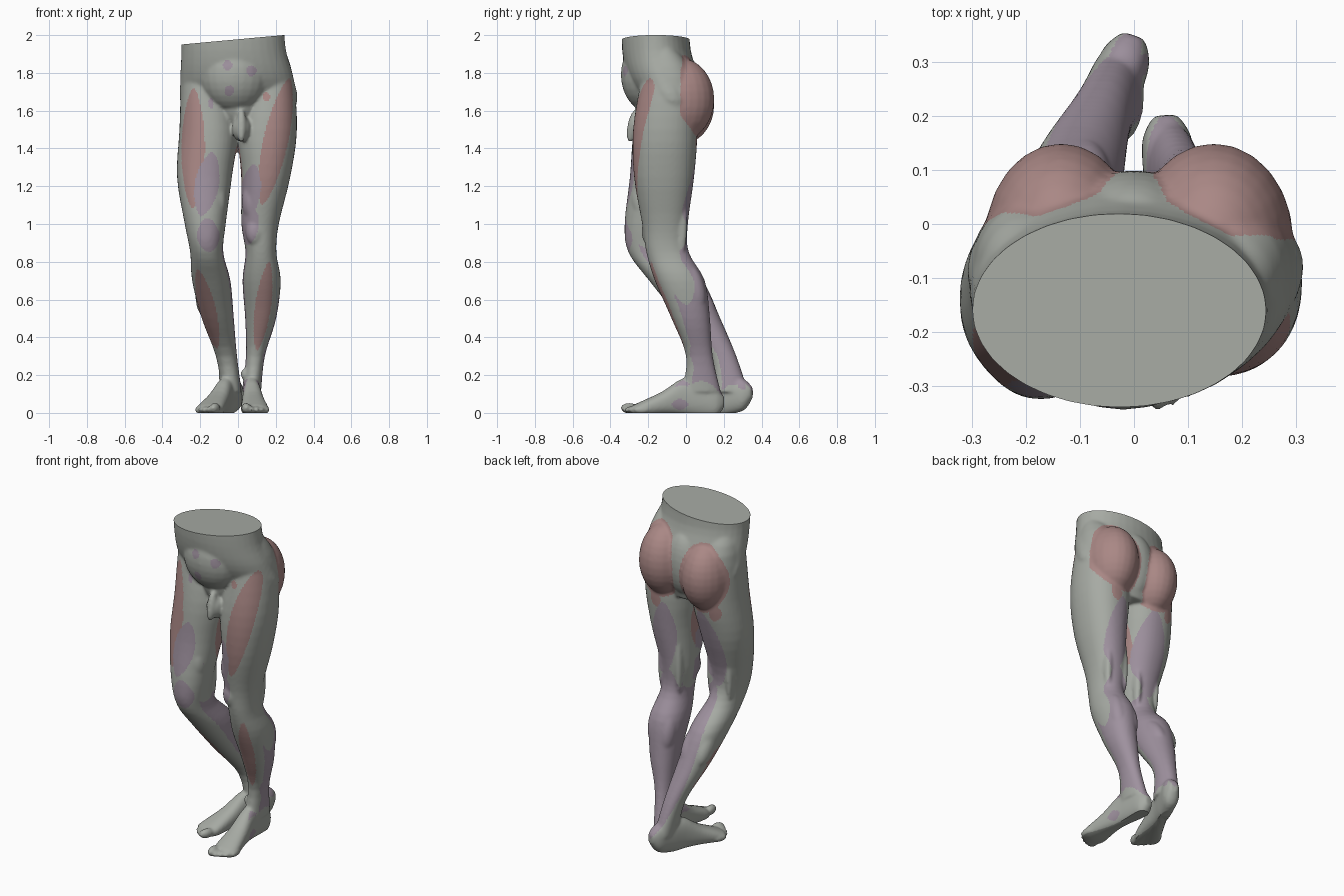
import bpy, bmesh, math
from mathutils import Vector, Matrix

if "Cube" in bpy.data.objects:
    bpy.data.objects.remove(bpy.data.objects["Cube"])

bm = bmesh.new()
N = 36


def loft(rings):
    """Skin a list of point rings into a closed tube."""
    vs = [[bm.verts.new(p) for p in r] for r in rings]
    for a, b in zip(vs, vs[1:]):
        for i in range(N):
            j = (i + 1) % N
            bm.faces.new((a[i], a[j], b[j], b[i]))
    bm.faces.new(vs[0][::-1])
    bm.faces.new(vs[-1])


def ring(c, u, v, power):
    """Superellipse ring around c with half axes u and v."""
    out = []
    for i in range(N):
        a = 2 * math.pi * i / N
        ca, sa = math.cos(a), math.sin(a)
        out.append(c + u * math.copysign(abs(ca) ** power, ca)
                   + v * math.copysign(abs(sa) ** power, sa))
    return out


def smooth_rows(rows, k=4):
    """Fill in rows between the given ones along a smooth spline."""
    out = []
    for i in range(len(rows) - 1):
        p0, p1, p2 = rows[max(i - 1, 0)], rows[i], rows[i + 1]
        p3 = rows[min(i + 2, len(rows) - 1)]
        for s in range(k):
            t = s / k
            out.append([b + t * ((c - a) + t * ((2 * a - 5 * b + 4 * c - d)
                        + t * (3 * b - a - 3 * c + d))) / 2
                        for a, b, c, d in zip(p0, p1, p2, p3)])
    return out + [rows[-1]]


def slices(rows, power=.92):
    """Tube from horizontal slices: z, x min, x max, y min, y max."""
    loft([ring(Vector(((x0 + x1) / 2, (y0 + y1) / 2, z)), Vector(((x1 - x0) / 2, 0, 0)),
               Vector((0, (y1 - y0) / 2, 0)), power) for z, x0, x1, y0, y1 in smooth_rows(rows)])


def ball(c, r, turn=0.0, lean=0.0):
    m = (Matrix.Translation(c) @ Matrix.Rotation(turn, 4, 'Z')
         @ Matrix.Rotation(lean, 4, 'X') @ Matrix.Diagonal((*r, 1)))
    bmesh.ops.create_uvsphere(bm, u_segments=24, v_segments=16, radius=1, matrix=m)


# pelvis, belly, pubis and sacrum
slices([(2.1, -.305, .24, -.338, .015), (1.92, -.3, .254, -.338, .025),
        (1.77, -.305, .295, -.305, .07), (1.62, -.295, .305, -.215, .08),
        (1.46, -.14, .14, -.17, .03)], 1)
ball((-.02, -.19, 1.79), (.19, .155, .2))
ball((0, -.17, 1.65), (.11, .1, .14))
ball((0, 0, 1.68), (.12, .1, .2))

# bent leg
slices([(1.96, -.25, -.13, -.2, -.08), (1.78, -.297, -.06, -.235, .04),
        (1.5, -.31, -.004, -.278, .055),
        (1.25, -.323, -.032, -.297, .003), (1, -.282, -.065, -.325, -.07),
        (.85, -.253, -.078, -.305, -.05), (.7, -.243, -.04, -.195, .09),
        (.5, -.192, -.022, -.035, .182), (.3, -.117, -.005, .125, .267),
        (.11, -.085, .02, .15, .33)])
# standing leg
slices([(1.96, .1, .235, -.2, -.08), (1.78, .055, .292, -.235, .04),
        (1.5, .002, .312, -.28, .06),
        (1.25, .017, .277, -.275, .043), (1, .018, .216, -.232, .01),
        (.85, .04, .203, -.21, .015), (.7, .024, .226, -.165, .1),
        (.5, .038, .202, -.077, .127), (.3, .042, .142, 0, .142),
        (.11, .02, .122, -.02, .185)])

# buttocks
GLUTES = [((.148, -.03, 1.66), (.148, .18, .218)), ((-.135, -.03, 1.63), (.142, .18, .21))]
for c, r in GLUTES:
    ball(c, r)

# knee caps, inner thigh bulges, calf heads, tendons behind the knee
for c in ((-.165, -.282, .94), (.09, -.192, .96)):
    ball(c, (.05, .043, .075))
for c in ((-.108, -.225, 1.12), (.07, -.17, 1.12)):
    ball(c, (.05, .065, .11))
for c, lean in (((.085, .045, .64), .25), ((.165, .04, .66), .25),
                ((-.09, .07, .6), .6), ((-.175, .05, .62), .6)):
    ball(c, (.05, .06, .13), 0, lean)
for x, y in ((.06, -.022), (.175, -.022), (-.105, -.1), (-.23, -.1)):
    ball((x, y, 1.02), (.022, .03, .18))

# genitals
ball((.018, -.245, 1.505), (.05, .055, .07))
ball((.018, -.28, 1.52), (.027, .03, .09), 0, -.2)


def foot(heel, toe, sign, lift):
    h, t = Vector((*heel, 0)), Vector((*toe, 0))
    d = t - h
    n = d.normalized()
    lat = Vector((-n.y, n.x, 0)) * sign
    rows = []
    # share of length, half width, sole height, top height
    for s, w, lo, hi in smooth_rows([(0, .022, .03, .085), (.08, .046, -.02, .14),
                                     (.22, .048, -.02, .18), (.4, .048, -.01, .185),
                                     (.6, .06, -.01, .115), (.8, .073, -.02, .064),
                                     (.89, .064, -.01, .042)], 3):
        c = h + d * s + Vector((0, 0, (lo + hi) / 2 + lift * max(0, 1 - s / .3)))
        rows.append(ring(c, lat * w, Vector((0, 0, (hi - lo) / 2)), .85))
    loft(rows)
    # toes, big toe on the inner side
    for i in range(5):
        r = .0165 if i else .025
        c = h + d * (1 - .007 * i * i) - n * .04 + lat * (.028 * i - .05)
        ball((c.x, c.y, r), (.045, r, r * 1.15), math.atan2(n.y, n.x))
    # ankle bones
    for k in (-1, 1):
        c = h + d * .28 + lat * .036 * k
        ball((c.x, c.y, .19 - .015 * k + lift * .3), (.018, .025, .03))


foot((.058, .202), (.095, -.338), 1, 0)
foot((0, .35), (-.182, -.155), -1, .05)

# fuse everything into one skin
bmesh.ops.recalc_face_normals(bm, faces=bm.faces)
raw = bpy.data.meshes.new("lower_body_shell")
bm.to_mesh(raw)
bm.free()
tmp = bpy.data.objects.new("shell", raw)
bpy.context.collection.objects.link(tmp)
rm = tmp.modifiers.new("fuse", 'REMESH')
rm.mode, rm.voxel_size = 'VOXEL', .008
sm = tmp.modifiers.new("soften", 'SMOOTH')
sm.factor, sm.iterations = .5, 9
dg = bpy.context.evaluated_depsgraph_get()
mesh = bpy.data.meshes.new_from_object(tmp.evaluated_get(dg))
bpy.data.objects.remove(tmp)

# three flat colours
mesh.materials.clear()
for name, col in (("skin grey", (.385, .405, .37)), ("muscle red", (.4, .245, .235)),
                  ("muscle mauve", (.345, .285, .345))):
    m = bpy.data.materials.new(name)
    m.diffuse_color = (*col, 1)
    m.use_nodes = True
    m.node_tree.nodes["Principled BSDF"].inputs["Base Color"].default_value = m.diffuse_color
    mesh.materials.append(m)

# spindle patches seen from one side: facing, start, end, half width
RED = [
    ('inner', (-.13, 1.45), (-.12, 1.12), .05),
    ('front', (-.235, 1.72), (-.24, 1.08), .062),
    ('front', (.272, 1.77), (.125, 1.1), .066),
    ('front', (-.215, .76), (-.11, .34), .045),
    ('front', (.165, .8), (.1, .33), .042),
    ('front', (.15, 1.7), (.15, 1.65), .02),
    ('back', (.18, 1.48), (.16, 1.38), .035),
    ('back', (-.23, 1.48), (-.21, 1.38), .035),
]
MAUVE = [
    ('back', (.12, 1.42), (.15, .95), .075),
    ('back', (-.12, 1.43), (-.17, .93), .09),
    ('back', (.125, 1), (.06, .08), .12),
    ('back', (-.14, .96), (0, .11), .088),
    ('front', (-.135, 1.38), (-.195, 1.04), .064),
    ('front', (.085, 1.32), (.05, 1.03), .052),
    ('front', (-.165, 1.03), (-.15, .85), .06),
    ('front', (.07, 1.1), (.05, .89), .05),
    ('outer', (.04, .38), (.045, .26), .022),
    ('outer', (-.075, .045), (.01, .045), .03),
    ('front', (-.055, 1.87), (-.055, 1.81), .025),
    ('front', (.07, 1.84), (.07, 1.78), .028),
    ('front', (-.045, 1.735), (-.045, 1.675), .026),
    ('front', (-.145, 1.67), (-.14, 1.61), .014),
]


def inside(patch, p, n):
    face, a, b, w = patch
    a, b = Vector(a), Vector(b)
    if face in ('front', 'back'):
        facing = -n.y > 0 if face == 'front' else n.y > -.3
        if not facing or p.x * (a.x + b.x) < -.002:
            return False
        q = Vector((p.x, p.z))
    else:
        out = n.x if p.x > 0 else -n.x
        if (out < .2) if face == 'outer' else (out > -.3):
            return False
        if face == 'outer' and p.x < 0:
            return False
        q = Vector((p.y, p.z))
    ab = b - a
    t = (q - a).dot(ab) / ab.length_squared
    return 0 < t < 1 and (q - a - ab * t).length < w * math.sin(math.pi * t) ** .6


def colour(p, n):
    for c, r in GLUTES:
        e = sum(((p[i] - c[i]) / r[i]) ** 2 for i in range(3))
        if e < 1.16 and p.y > -.03 and n.y > -.1:
            return 1
    if any(inside(k, p, n) for k in MAUVE):
        return 2
    return 1 if any(inside(k, p, n) for k in RED) else 0


# paint muscles, then cut the slanted waist and the flat soles
bm = bmesh.new()
bm.from_mesh(mesh)
bm.normal_update()
for f in bm.faces:
    f.material_index = colour(f.calc_center_median(), f.normal)
for co, no in (((.24, 0, 2), (-.092, 0, 1)), ((0, 0, 0), (0, 0, -1))):
    cut = bmesh.ops.bisect_plane(bm, geom=bm.verts[:] + bm.edges[:] + bm.faces[:],
                                 plane_co=co, plane_no=no, clear_outer=True)
    edges = [e for e in cut['geom_cut'] if isinstance(e, bmesh.types.BMEdge)]
    for f in bmesh.ops.edgeloop_fill(bm, edges=edges)['faces']:
        f.material_index = 0
bmesh.ops.recalc_face_normals(bm, faces=bm.faces)
bm.to_mesh(mesh)
bm.free()

body = bpy.data.objects.new("lower_body", mesh)
bpy.context.collection.objects.link(body)
bpy.context.view_layer.objects.active = body
body.select_set(True)
bpy.ops.object.shade_smooth_by_angle(angle=math.radians(45))
